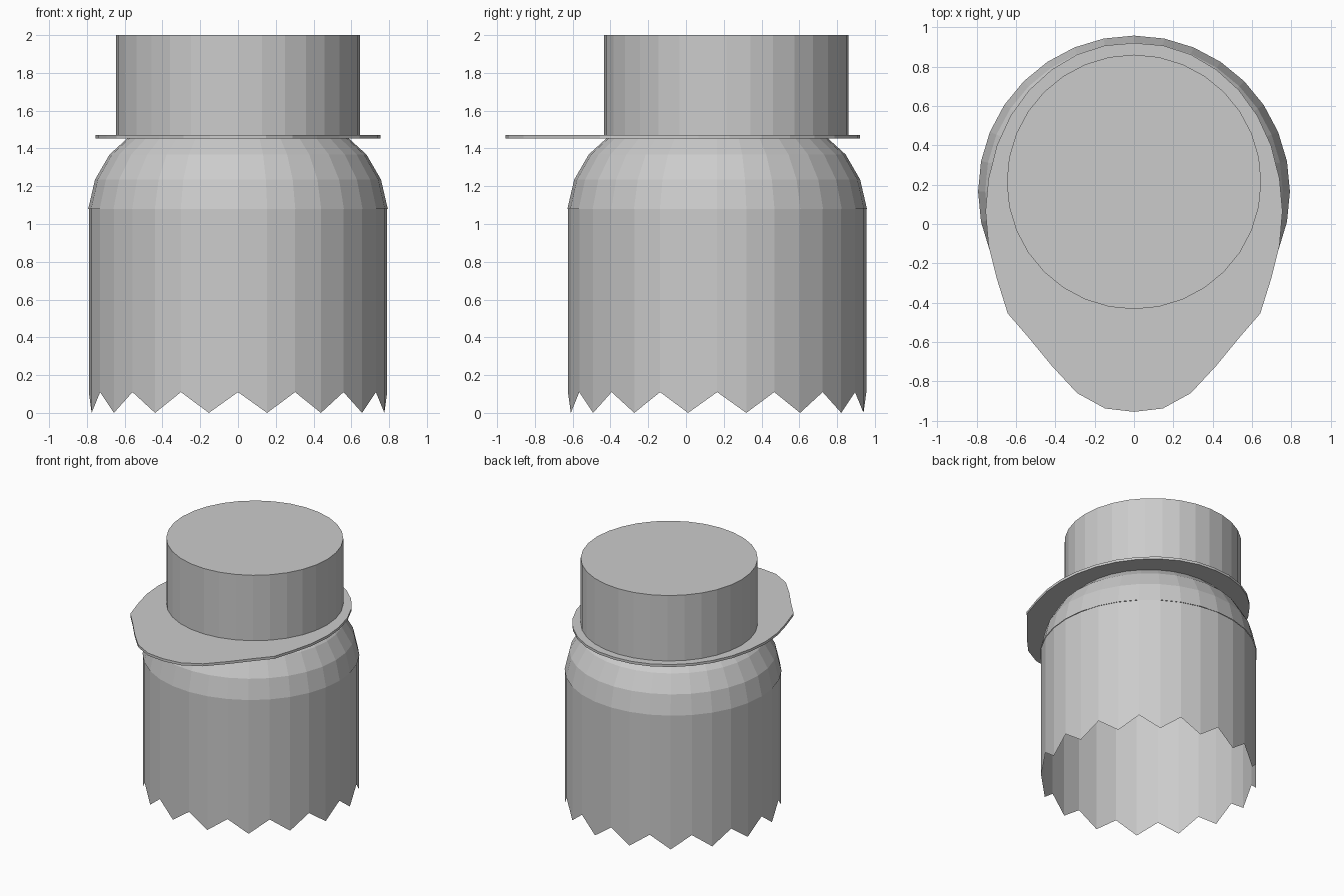
import bpy, bmesh
from math import sin, cos, pi

if "Cube" in bpy.data.objects:
    bpy.data.objects.remove(bpy.data.objects["Cube"])

SEG = 32


def make_object(name, bm):
    bmesh.ops.recalc_face_normals(bm, faces=bm.faces)
    me = bpy.data.meshes.new(name)
    bm.to_mesh(me)
    bm.free()
    ob = bpy.data.objects.new(name, me)
    bpy.context.collection.objects.link(ob)
    return ob


def lathe(name, rings, cy, cap_top=False, cap_bottom=False):
    """Stack of rings (radius, z function of segment index) around x=0, y=cy."""
    bm = bmesh.new()
    loops = []
    for r, z in rings:
        loops.append([bm.verts.new((r * sin(2 * pi * i / SEG),
                                    cy - r * cos(2 * pi * i / SEG),
                                    z(i) if callable(z) else z)) for i in range(SEG)])
    for a, b in zip(loops, loops[1:]):
        for i in range(SEG):
            j = (i + 1) % SEG
            bm.faces.new((a[i], a[j], b[j], b[i]))
    if cap_top:
        bm.faces.new(loops[-1])
    if cap_bottom:
        bm.faces.new(loops[0])
    return make_object(name, bm)


# Open body tube with a zigzag hem
lathe("body", [(0.79, lambda i: 0.0 if i % 2 else 0.11), (0.79, 1.08)], 0.165)

# Squashed dome for the head, continuing up inside the hat
dome = [(0.793, 1.08), (0.757, 1.235), (0.68, 1.368), (0.557, 1.48),
        (0.395, 1.573), (0.204, 1.63), (0.02, 1.65)]
lathe("head_dome", dome, 0.165, cap_top=True)

# Hat crown
lathe("hat_crown", [(0.647, 1.465), (0.647, 2.0)], 0.214, cap_top=True, cap_bottom=True)

# Hat brim: half outline from back to front, mirrored, then extruded
half = [(0, 0.92), (0.147, 0.908), (0.289, 0.862), (0.419, 0.785), (0.534, 0.68),
        (0.628, 0.55), (0.697, 0.40), (0.74, 0.23), (0.755, 0.065), (0.74, -0.11),
        (0.697, -0.28), (0.642, -0.455), (0.534, -0.58), (0.419, -0.72),
        (0.289, -0.86), (0.147, -0.938), (0, -0.955)]
outline = half + [(-x, y) for x, y in half[-2:0:-1]]
bm = bmesh.new()
face = bm.faces.new([bm.verts.new((x, y, 1.452)) for x, y in outline])
ext = bmesh.ops.extrude_face_region(bm, geom=[face], use_keep_orig=True)
bmesh.ops.translate(bm, vec=(0, 0, 0.02),
                    verts=[v for v in ext["geom"] if isinstance(v, bmesh.types.BMVert)])
make_object("hat_brim", bm)
